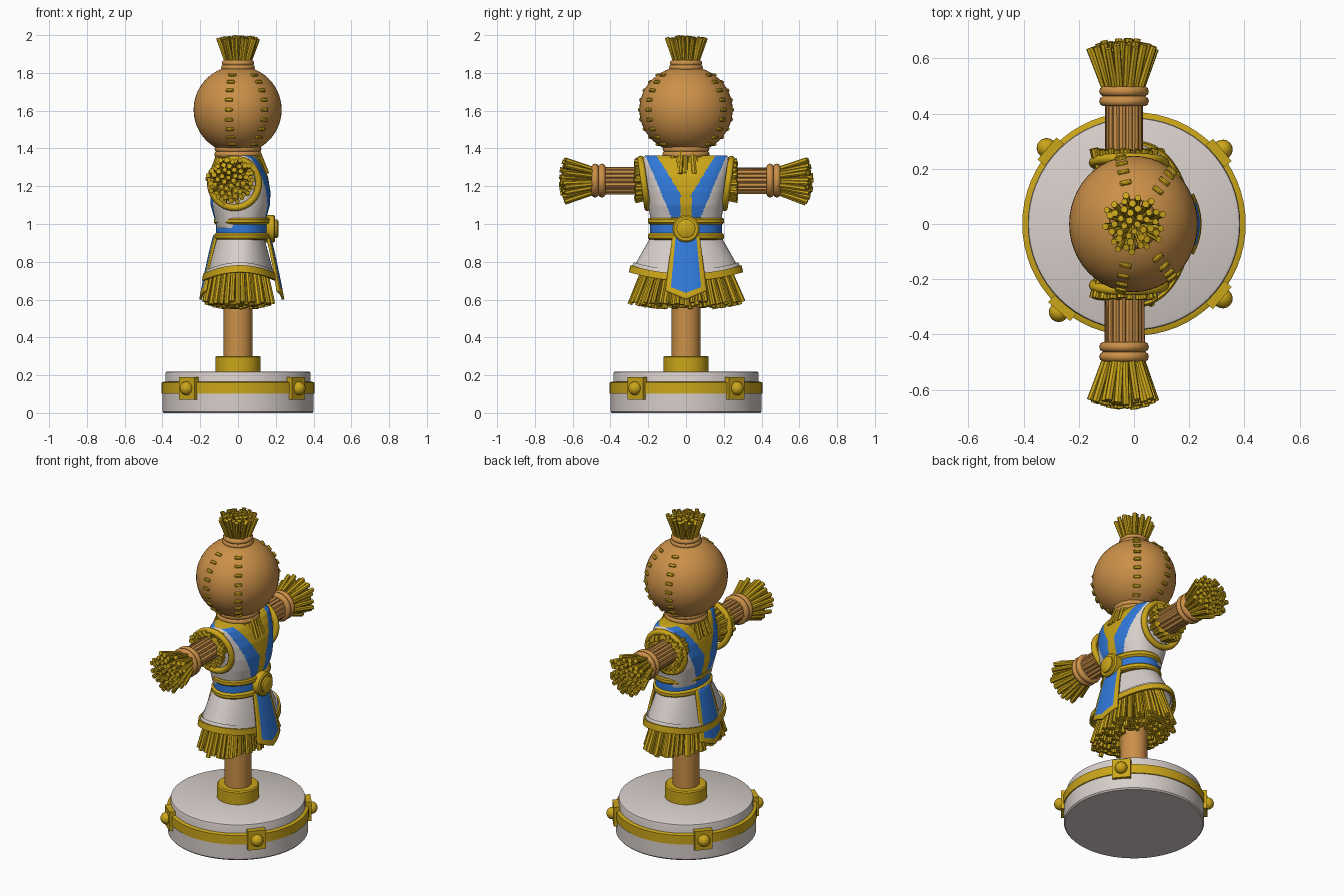
import bpy, bmesh, math, random
from mathutils import Vector, Matrix

if "Cube" in bpy.data.objects:
    bpy.data.objects.remove(bpy.data.objects["Cube"])
random.seed(4)

def mat(name, c):
    m = bpy.data.materials.new(name)
    m.diffuse_color = (*c, 1)
    m.use_nodes = True
    m.node_tree.nodes["Principled BSDF"].inputs["Base Color"].default_value = m.diffuse_color
    return m

GOLD = mat("straw_gold", (0.60, 0.38, 0.01))
BROWN = mat("burlap_brown", (0.60, 0.28, 0.065))
WHITE = mat("off_white", (0.68, 0.62, 0.59))
BLUE = mat("cloth_blue", (0.03, 0.19, 0.70))
X, Y, Z = Vector((1, 0, 0)), Vector((0, 1, 0)), Vector((0, 0, 1))

def finish(name, bm, mats, rule=None, angle=40):
    """Turn a bmesh into an object, colouring faces by a rule."""
    bmesh.ops.recalc_face_normals(bm, faces=bm.faces[:])
    if rule:
        for f in bm.faces:
            f.material_index = rule(f.calc_center_median())
    me = bpy.data.meshes.new(name)
    bm.to_mesh(me)
    bm.free()
    for m in mats:
        me.materials.append(m)
    me.shade_smooth()
    me.set_sharp_from_angle(angle=math.radians(angle))
    ob = bpy.data.objects.new(name, me)
    bpy.context.collection.objects.link(ob)
    return ob

def rod(bm, a, b, r1, r2=None, n=7):
    d = b - a
    M = Matrix.Translation((a + b) / 2) @ d.to_track_quat('Z', 'Y').to_matrix().to_4x4()
    bmesh.ops.create_cone(bm, cap_ends=True, segments=n, radius1=r1,
                          radius2=r1 if r2 is None else r2, depth=d.length, matrix=M)

def bunch(bm, c, axis, u, v, r0, r1, length, n, rs, fmin=0.0, droop=0.12):
    """Straw bundle flaring from ellipse r0 to ellipse r1."""
    for i in range(n):
        f = math.sqrt(fmin ** 2 + (1 - fmin ** 2) * (i + 0.5) / n)
        t = i * 2.39996 + random.uniform(-.1, .1)
        out = lambda r: f * (math.cos(t) * r[0] * u + math.sin(t) * r[1] * v)
        L = length * random.uniform(.92, 1) * (1 - droop * f * f)
        rod(bm, c + out(r0), c + axis * L + out(r1), rs * .9, rs * random.uniform(.9, 1.1))

def loft(bm, rows, cx=0.0, n=64, p=2.0, caps=True, dz=None):
    """Stack of (super)elliptical rings (z, half x, half y)."""
    rings = []
    for k, (z, hx, hy) in enumerate(rows):
        ring = []
        for i in range(n):
            t = 2 * math.pi * i / n
            c, s = math.cos(t), math.sin(t)
            x = math.copysign(abs(c) ** (2 / p), c) * hx + cx
            y = math.copysign(abs(s) ** (2 / p), s) * hy
            ring.append(bm.verts.new((x, y, z + (dz(k, s) if dz else 0))))
        rings.append(ring)
    for a, b in zip(rings, rings[1:]):
        for i in range(n):
            j = (i + 1) % n
            bm.faces.new((a[i], a[j], b[j], b[i]))
    if caps:
        bm.faces.new(rings[0])
        bm.faces.new(rings[-1])

def ring(bm, c, axis, u, ru, rv, r, n=40, m=10):
    """Elliptical torus around an axis."""
    v = axis.cross(u)
    vs = []
    for i in range(n):
        t = 2 * math.pi * i / n
        o = math.cos(t) * u + math.sin(t) * v
        p = c + math.cos(t) * ru * u + math.sin(t) * rv * v
        vs.append([bm.verts.new(p + r * (math.cos(q) * o + math.sin(q) * axis))
                   for q in (2 * math.pi * k / m for k in range(m))])
    for i in range(n):
        for k in range(m):
            a, b = vs[i], vs[(i + 1) % n]
            bm.faces.new((a[k], b[k], b[(k + 1) % m], a[(k + 1) % m]))

def turned(name, prof, material, n=64):
    bm = bmesh.new()
    loft(bm, [(z, r, r) for z, r in prof], n=n)
    return finish(name, bm, [material])

# base, band, post
turned("base_lower", [(0, .393), (.008, .4), (.105, .4), (.112, .39)], WHITE)
turned("base_upper", [(.1, .385), (.208, .385), (.216, .382), (.22, .374)], WHITE)
turned("base_band", [(.1, .395), (.103, .405), (.16, .405), (.165, .395)], GOLD)
turned("post_collar", [(.215, .12), (.295, .12), (.302, .113)], GOLD, 40)
turned("post", [(.2, .076), (.95, .076)], BROWN, 32)

# clasps with round studs on the band
bm = bmesh.new()
for deg in (40, 139, 229.5, -40):
    R = Matrix.Rotation(math.radians(deg), 4, 'Z')
    bmesh.ops.create_cube(bm, size=1, matrix=R @ Matrix.Translation((.4, 0, .13))
                          @ Matrix.Diagonal((.035, .105, .12, 1)))
    bmesh.ops.create_uvsphere(bm, u_segments=16, v_segments=10, radius=.036,
                              matrix=R @ Matrix.Translation((.42, 0, .13)))
finish("band_clasps", bm, [GOLD])

# straw under the tunic
bm = bmesh.new()
bunch(bm, Vector((.005, 0, .83)), -Z, X, Y, (.13, .2), (.185, .305), .29, 170, .0145, .4)
finish("skirt_straw", bm, [GOLD])

# tunic skirt with gold hem
rows = []
for k in range(13):
    t = k / 12
    rows.append((.96 - .25 * t, .115 + .07 * t ** .85, .165 + .12 * t ** .9))
rows += [(.712, .195, .295), (.675, .2, .302), (.672, .188, .288)]
bm = bmesh.new()
loft(bm, rows, .01, 96, caps=False, dz=lambda k, s: .045 * s * s * min(k / 12, 1) + (.025 if k > 10 else 0))
bm.faces.ensure_lookup_table()
for i, f in enumerate(bm.faces):
    f.material_index = 1 if i // 96 >= 12 else 0
ob = finish("tunic_skirt", bm, [WHITE, GOLD])
ob.modifiers.new("thickness", 'SOLIDIFY').thickness = .012

# front and back hanging panels with gold borders
for side, name in ((1, "front_panel"), (-1, "back_panel")):
    bm = bmesh.new()
    N, M = 24, 30
    grid = []
    for j in range(M + 1):
        t = j / M
        w = .07 + .038 * t
        row = []
        for i in range(N + 1):
            s = 2 * i / N - 1
            z = .94 - t * (.295 + .045 * (1 - abs(s)))
            x = .163 + .075 * t ** .85 - 2.4 * (s * w) ** 2
            row.append(bm.verts.new((.02 + side * (x - .02), s * w, z)))
        grid.append(row)
    for j in range(M):
        for i in range(N):
            f = bm.faces.new((grid[j][i], grid[j][i + 1], grid[j + 1][i + 1], grid[j + 1][i]))
            f.material_index = 1 if i < 3 or i >= N - 3 or j >= M - 3 else 0
    ob = finish(name, bm, [BLUE, GOLD])
    so = ob.modifiers.new("thickness", 'SOLIDIFY')
    so.thickness, so.offset = .014, 0

# tunic chest: gold neckline, blue straps, white sides
keys = [(.98, .125, .18), (1.04, .14, .19), (1.1, .157, .2), (1.17, .16, .213),
        (1.25, .147, .226), (1.31, .122, .235), (1.345, .1, .235), (1.362, .075, .215)]
rows = []
for a, b in zip(keys, keys[1:]):
    rows += [tuple(p + (q - p) * k / 8 for p, q in zip(a, b)) for k in range(8)]
rows.append(keys[-1])

def chest_rule(c):
    a = abs(c.y)
    if a < .027 + max(0, c.z - 1.155) * .62:
        return 1
    if a > .222 and c.z > 1.3:
        return 1
    return 2 if a < .075 + (c.z - 1.03) * .42 else 0

bm = bmesh.new()
loft(bm, rows, .012, 200, p=2.5)
finish("tunic_chest", bm, [WHITE, GOLD, BLUE], chest_rule)

# belt and buckle
prof = [(.915, -.02), (.918, .006), (.925, .012), (.943, .012), (.95, .004), (.953, 0), (.997, 0),
        (1.0, .004), (1.007, .012), (1.025, .012), (1.032, .006), (1.035, -.02)]
bm = bmesh.new()
loft(bm, [(z, .138 + o, .19 + o) for z, o in prof], .022, 80)
finish("belt", bm, [BLUE, GOLD], lambda c: 0 if .952 < c.z < .998 else 1)
bm = bmesh.new()
for x0, x1, r0, r1 in ((.14, .19, .072, .072), (.19, .197, .072, .064),
                       (.19, .207, .05, .05), (.207, .215, .05, .038)):
    rod(bm, Vector((x0, 0, .975)), Vector((x1, 0, .975)), r0, r1, 32)
finish("belt_buckle", bm, [GOLD])

# arms: twig bundle, ties, hand straw, armhole rim and straw
for s, side in ((1, "left"), (-1, "right")):
    ax, c = Y * s, Vector((-.036, 0, 1.23))
    bm = bmesh.new()
    rod(bm, c + ax * .1, c + ax * .5, .058, n=20)
    for i in range(15):
        t = 2 * math.pi * i / 15
        o = (math.cos(t) * X + math.sin(t) * Z) * random.uniform(.052, .06)
        rod(bm, c + ax * .1 + o, c + ax * .48 + o * 1.02, random.uniform(.012, .016))
    finish(side + "_arm", bm, [BROWN])
    bm = bmesh.new()
    for y in (.445, .481):
        ring(bm, c + ax * y, ax, X, .071, .071, .019)
    finish(side + "_arm_ties", bm, [BROWN])
    bm = bmesh.new()
    bunch(bm, c + ax * .47, ax, X, Z, (.062, .062), (.126, .126), .207, 52, .0135, droop=.16)
    finish(side + "_hand_straw", bm, [GOLD])
    bm = bmesh.new()
    tilt = (ax - Z * .14).normalized()
    ring(bm, Vector((-.018, s * .222, 1.215)), tilt, X, .128, .13, .018)
    finish(side + "_armhole_rim", bm, [GOLD])
    bm = bmesh.new()
    bunch(bm, c + ax * .16, ax, X, Z, (.09, .09), (.118, .112), .115, 44, .013, .75, 0)
    finish(side + "_armhole_straw", bm, [GOLD])

# neck straw and ties
bm = bmesh.new()
bunch(bm, Vector((.005, 0, 1.4)), -Z, X, Y, (.1, .1), (.152, .14), .14, 50, .0135, .8, 0)
finish("neck_straw", bm, [GOLD])
bm = bmesh.new()
for z, r in ((1.368, .108), (1.396, .106)):
    ring(bm, Vector((0, 0, z)), Z, X, r, r, .018)
for z, r in ((1.828, .074), (1.852, .07)):
    ring(bm, Vector((0, 0, z)), Z, X, r, r, .016)
finish("head_ties", bm, [BROWN])

# head and its stitches
bm = bmesh.new()
M = Matrix.Translation((-.002, 0, 1.605)) @ Matrix.Diagonal((.233, .247, .232, 1))
bmesh.ops.create_uvsphere(bm, u_segments=48, v_segments=28, radius=1, matrix=M)
finish("head", bm, [BROWN])
bm = bmesh.new()
for az in (53, 102, -53, -102):
    for k in range(9):
        el = math.radians(-52 + k * 13)
        R = Matrix.Rotation(math.radians(az), 4, 'Z') @ Matrix.Rotation(-el, 4, 'Y')
        n = R @ X
        p = Vector((n.x * .233, n.y * .247, n.z * .232 + 1.605))
        bmesh.ops.create_cube(bm, size=1, matrix=Matrix.Translation(p) @ R
                              @ Matrix.Diagonal((.018, .042, .018, 1)))
bmesh.ops.bevel(bm, geom=bm.edges[:], offset=.004, segments=1, affect='EDGES')
finish("head_stitches", bm, [GOLD])

# straw tuft on top
bm = bmesh.new()
bunch(bm, Vector((0, 0, 1.82)), Z, X, Y, (.05, .05), (.112, .112), .18, 44, .0125, droop=.06)
finish("top_tuft", bm, [GOLD])
